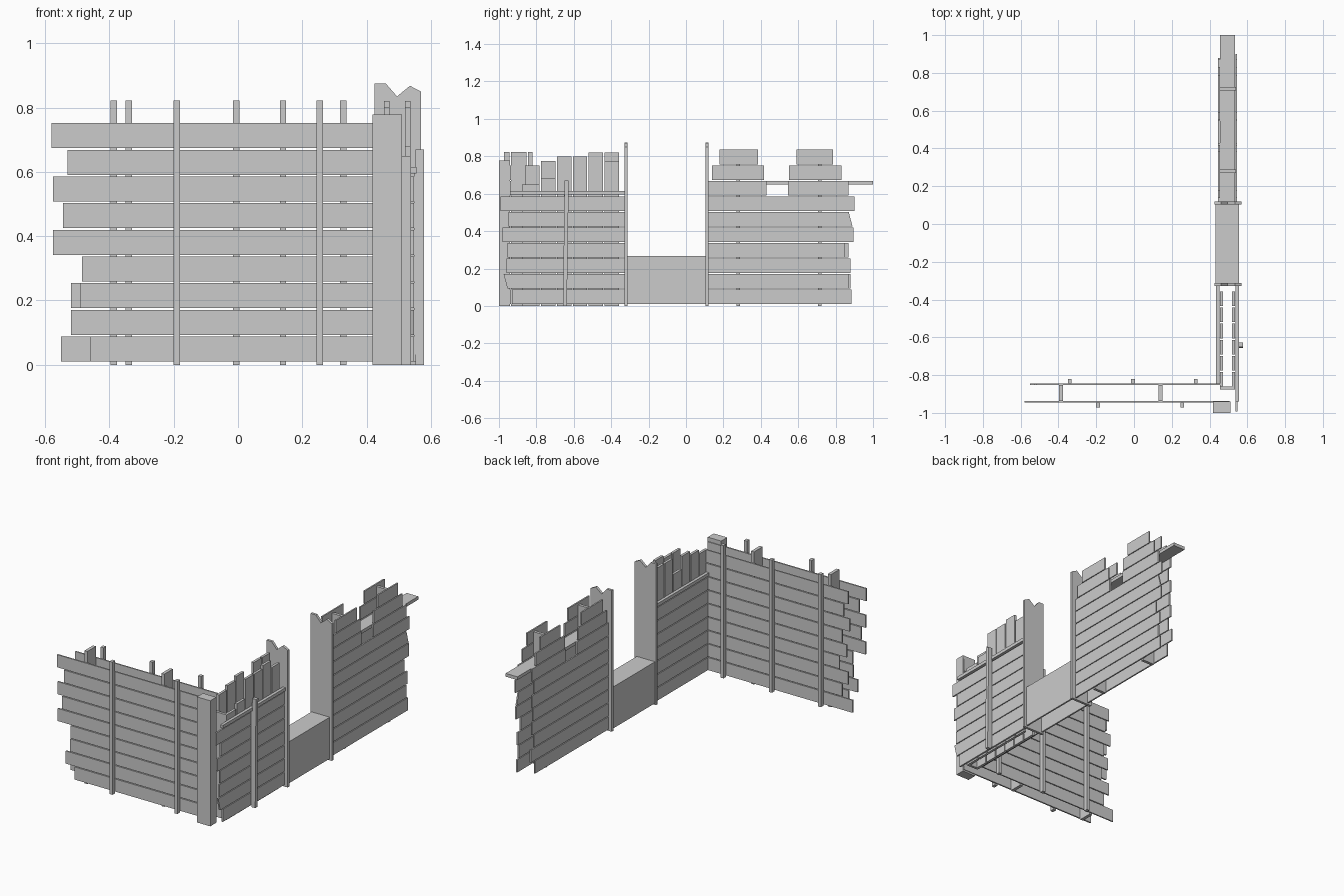
import bpy, bmesh

if "Cube" in bpy.data.objects:
    bpy.data.objects.remove(bpy.data.objects["Cube"])

def make(name, prisms):
    """One object from prisms: (axis, outline of (along, z), depth0, depth1)."""
    bm = bmesh.new()
    for axis, outline, d0, d1 in prisms:
        place = (lambda a, z, d: (a, d, z)) if axis == 'x' else (lambda a, z, d: (d, a, z))
        near = [bm.verts.new(place(a, z, d0)) for a, z in outline]
        far = [bm.verts.new(place(a, z, d1)) for a, z in outline]
        bm.faces.new(near)
        bm.faces.new(far[::-1])
        n = len(outline)
        for i in range(n):
            bm.faces.new((near[i], far[i], far[(i + 1) % n], near[(i + 1) % n]))
    bmesh.ops.recalc_face_normals(bm, faces=bm.faces)
    mesh = bpy.data.meshes.new(name)
    bm.to_mesh(mesh)
    bm.free()
    obj = bpy.data.objects.new(name, mesh)
    bpy.context.collection.objects.link(obj)
    return obj

def box(x0, x1, y0, y1, z0, z1):
    return ('x', [(x0, z0), (x1, z0), (x1, z1), (x0, z1)], y0, y1)

def row(axis, i, a0, a1, d0, d1, skew0=0, skew1=0):
    """Horizontal siding plank in row i; skew shifts the top of each broken end."""
    z0, z1 = 0.01 + i * 0.083, 0.088 + i * 0.083
    return (axis, [(a0, z0), (a1, z0), (a1 + skew1, z1), (a0 + skew0, z1)], d0, d1)

# Front wall: two plank skins with ragged left ends
outer = [-.46, -.52, -.49, -.485, -.575, -.545, -.575, -.53, -.58]
inner = [-.55, -.48, -.52, -.46, -.51, -.48, -.53, -.49, -.52]
make("front_wall_outer_planks", [row('x', i, a, .505, -.945, -.936) for i, a in enumerate(outer)])
make("front_wall_inner_planks", [row('x', i, a, .455, -.852, -.844) for i, a in enumerate(inner)])

# Front wall studs and battens
make("front_wall_studs", [box(x - .01, x + .01, -.936, -.852, 0, .822) for x in (-.387, .14)])
make("front_outer_battens", [box(x - .01, x + .01, -.972, -.945, 0, .822) for x in (-.19, .255)])
make("front_inner_battens", [box(x - .01, x + .01, -.844, -.82, 0, .822) for x in (-.34, -.005, .327)])
make("corner_post", [box(.418, .51, -1, -.941, 0, .778)])

# Side wall: plank skins up to the rail
ends = [(-.93, 0), (-.955, -.02), (-.96, 0), (-.955, 0), (-.98, 0), (-.95, 0), (-.992, 0)]
make("side_wall_outer_planks",
     [row('y', i, a, -.325, .537, .547, s) for i, (a, s) in enumerate(ends)])
make("side_wall_inner_planks", [row('y', i, -.846, -.325, .44, .449) for i in range(7)])
make("side_wall_rails", [box(.537, .555, -.94, -.325, .595, .615),
                         box(.434, .452, -.846, -.325, .595, .615)])

# Side wall: broken vertical boards in two layers
heights = [(.75, .65), (.775, .68), (.80, .80), (.72, .80), (.82, .82), (.82, .775)]
boards = []
for i, (h_in, h_out) in enumerate(heights):
    y = -.86 + i * .085
    boards += [box(.455, .471, y, y + .077, 0, h_in), box(.52, .536, y, y + .077, 0, h_out)]
make("side_wall_vertical_boards", boards)
make("side_wall_end_stud", [box(.455, .536, -.876, -.86, 0, .65)])
make("side_outer_batten", [('y', [(-.657, 0), (-.637, 0), (-.627, .67), (-.65, .67)], .553, .578)])
make("batten_backing", [box(.547, .553, -.652, -.634, .01, .6)])

# Window: splintered jambs and sill
jamb = [(.425, 0), (.57, 0), (.57, .85), (.535, .868), (.495, .835), (.46, .875), (.425, .875)]
make("window_jambs", [('x', jamb, -.328, -.312), ('x', jamb, .104, .12)])
make("window_sill", [box(.431, .556, -.312, .104, .175, .267)])
make("window_apron", [box(.431, .441, -.312, .104, .01, .175),
                      box(.546, .556, -.312, .104, .01, .175)])

# Back wall: lower courses, then broken upper courses around a notch
far_out = [(.885, 0), (.87, 0), (.88, 0), (.85, 0), (.895, 0), (.89, -.02), (.9, 0)]
far_in = [(.84, 0), (.88, 0), (.85, 0), (.87, 0), (.86, 0), (.87, 0), (.85, 0)]
upper = [(7, .12, .43), (7, .545, .87), (8, .138, .418), (8, .55, .832),
         (9, .178, .385), (9, .59, .787)]
for name, far, d0, d1 in (("outer", far_out, .537, .546), ("inner", far_in, .446, .455)):
    planks = [row('y', i, .12, a, d0, d1, 0, s) for i, (a, s) in enumerate(far)]
    planks += [row('y', i, a, b, d0, d1) for i, a, b in upper]
    make("back_wall_" + name + "_planks", planks)

# Back wall: studs between skins and the protruding top plate
make("back_wall_studs", [box(.455, .537, y - .009, y + .009, 0, .82) for y in (.28, .715)])
make("back_wall_top_plate", [box(.456, .536, .12, 1, .648, .668)])
